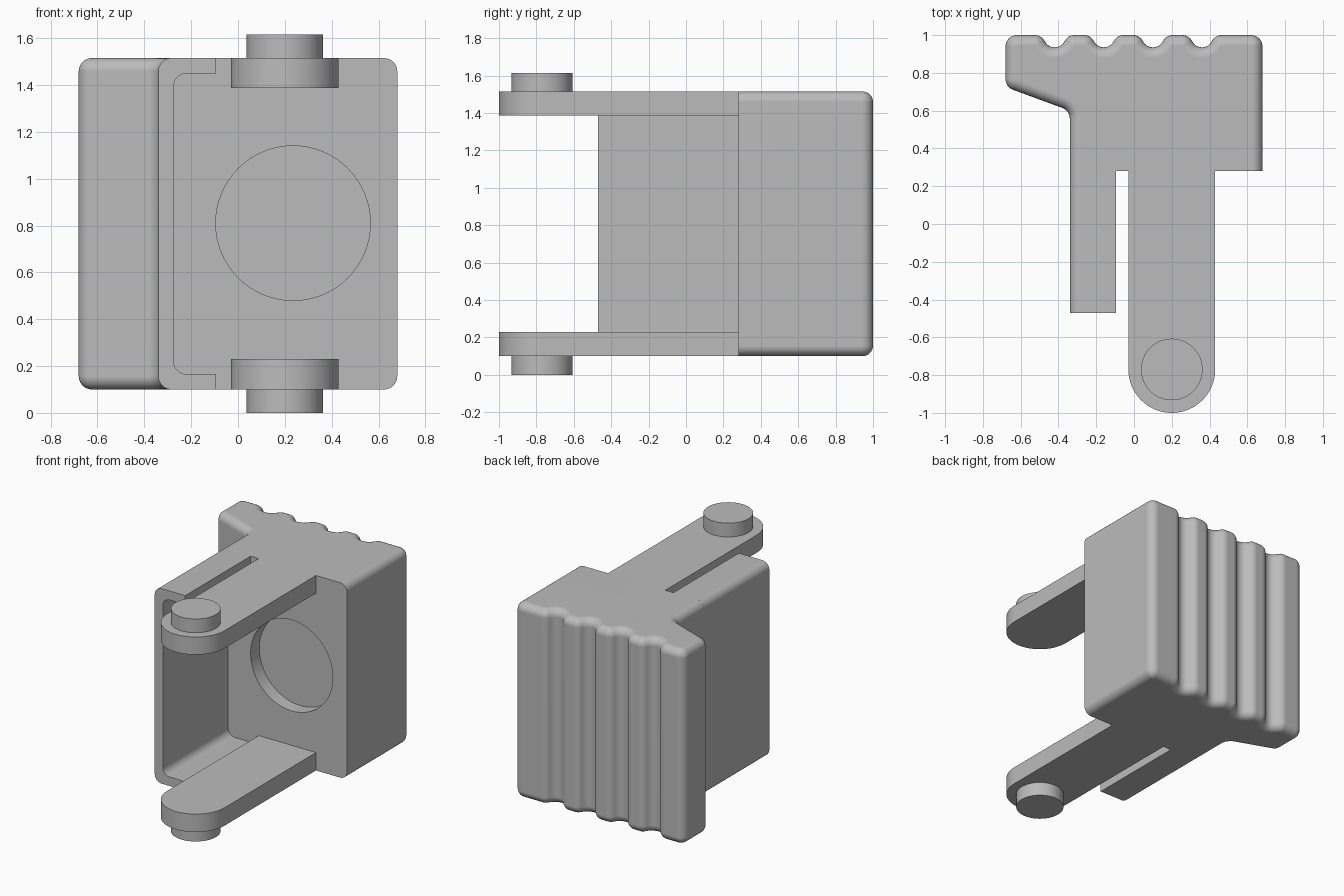
import bpy, bmesh, math
from mathutils import Vector

if "Cube" in bpy.data.objects:
    bpy.data.objects.remove(bpy.data.objects["Cube"])

BOTTOM, TOP = 0.10, 1.515
FRONT = 0.28
EDGE = 0.056            # rounding of the outer edges
PIVOT = Vector((0.20, -0.77))

grey = bpy.data.materials.new("plain grey")
grey.use_nodes = True
grey.diffuse_color = (0.5, 0.5, 0.5, 1)
grey.node_tree.nodes["Principled BSDF"].inputs["Base Color"].default_value = (0.5, 0.5, 0.5, 1)


def fillet(corners, steps=8):
    """Round a counter-clockwise outline; gives (position, outward normal) pairs."""
    out = []
    for i, (x, y, r) in enumerate(corners):
        p = Vector((x, y))
        if r == 0:
            out.append((p, Vector((math.copysign(1, x), 0))))
            continue
        a = Vector(corners[i - 1][:2])
        b = Vector(corners[(i + 1) % len(corners)][:2])
        u, v = (a - p).normalized(), (b - p).normalized()
        half = u.angle(v) / 2
        centre = p + (u + v).normalized() * r / math.sin(half)
        start = (p + u * r / math.tan(half) - centre).normalized()
        end = (p + v * r / math.tan(half) - centre).normalized()
        side = 1 if u.cross(v) < 0 else -1
        for k in range(steps + 1):
            d = start.slerp(end, k / steps)
            out.append((centre + d * r, d * side))
    return out


def loft(name, rings):
    """Skin a stack of equal rings and cap both ends."""
    bm = bmesh.new()
    loops = [[bm.verts.new(p) for p in ring] for ring in rings]
    n = len(loops[0])
    for lo, hi in zip(loops, loops[1:]):
        for i in range(n):
            j = (i + 1) % n
            bm.faces.new((lo[i], lo[j], hi[j], hi[i]))
    bm.faces.new(loops[0][::-1])
    bm.faces.new(loops[-1])
    bmesh.ops.recalc_face_normals(bm, faces=bm.faces)
    mesh = bpy.data.meshes.new(name)
    bm.to_mesh(mesh)
    bm.free()
    mesh.materials.append(grey)
    obj = bpy.data.objects.new(name, mesh)
    bpy.context.collection.objects.link(obj)
    return obj


def circle(c, r, n=64):
    return [Vector((c[0] + r * math.cos(math.tau * i / n),
                    c[1] + r * math.sin(math.tau * i / n))) for i in range(n)]


def upright(name, outline, z0, z1):
    return loft(name, [[(p.x, p.y, z) for p in outline] for z in (z0, z1)])


def lengthwise(name, outline, y0, y1):
    return loft(name, [[(p.x, y, p.y) for p in outline] for y in (y0, y1)])


# Body outline with four grip grooves along the back
outline = [(-0.34, FRONT, 0), (0.68, FRONT, 0), (0.68, 1, 0.06)]
for gx in (0.36, 0.10, -0.16, -0.42):
    outline += [(gx + 0.0686, 1, 0.0585), (gx, 0.8625, 0.0585), (gx - 0.0686, 1, 0.0585)]
outline += [(-0.68, 1, 0.06), (-0.68, 0.725, 0.06), (-0.34, 0.60, 0.06)]
profile = fillet(outline)

# Body with rounded top and bottom rims
rim = [math.radians(90) * i / 6 for i in range(7)]
levels = [(BOTTOM + EDGE * (1 - math.cos(a)), EDGE * (1 - math.sin(a))) for a in rim]
levels += [(BOTTOM + TOP - z, d) for z, d in reversed(levels)]
body = loft("body", [[(p - n * d).to_3d() + Vector((0, 0, z)) for p, n in profile]
                     for z, d in levels])

# Round recess in the front face
cutter = lengthwise("recess_cutter", circle((0.235, 0.81), 0.33), FRONT - 0.1, FRONT + 0.1)
cutter.hide_render = True
cut = body.modifiers.new("recess", 'BOOLEAN')
cut.operation, cut.solver, cut.object = 'DIFFERENCE', 'EXACT', cutter
bpy.context.view_layer.objects.active = body
bpy.ops.object.modifier_apply(modifier=cut.name)
bpy.data.objects.remove(cutter)

# Channel-shaped side skirt
T, END = 0.065, -0.095
section = [(-0.34, BOTTOM, EDGE), (END, BOTTOM, 0), (END, BOTTOM + T, 0),
           (-0.34 + T, BOTTOM + T, EDGE), (-0.34 + T, TOP - T, EDGE),
           (END, TOP - T, 0), (END, TOP, 0), (-0.34, TOP, EDGE)]
skirt = lengthwise("side_skirt", [p for p, n in fillet(section)], -0.47, FRONT)

# Hinge arms with round ends, and their pins
R = 0.23
arm = [PIVOT + Vector((math.cos(a), math.sin(a))) * R
       for a in (math.pi + math.pi * i / 32 for i in range(33))]
arm += [Vector((PIVOT.x + R, FRONT)), Vector((PIVOT.x - R, FRONT))]
parts = [body, skirt]
for label, a0, a1, p0, p1 in (("lower", BOTTOM, 0.23, 0, BOTTOM),
                              ("upper", 1.387, TOP, TOP, 1.615)):
    parts.append(upright(label + "_arm", arm, a0, a1))
    parts.append(upright(label + "_pin", circle(PIVOT, 0.163), p0, p1))

# Smooth curved faces, keep hard edges
bpy.ops.object.select_all(action='DESELECT')
for obj in parts:
    obj.select_set(True)
bpy.context.view_layer.objects.active = body
bpy.ops.object.shade_smooth_by_angle(angle=math.radians(30))
for obj in parts:
    weighted = obj.modifiers.new("flat_normals", 'WEIGHTED_NORMAL')
    weighted.keep_sharp = True
